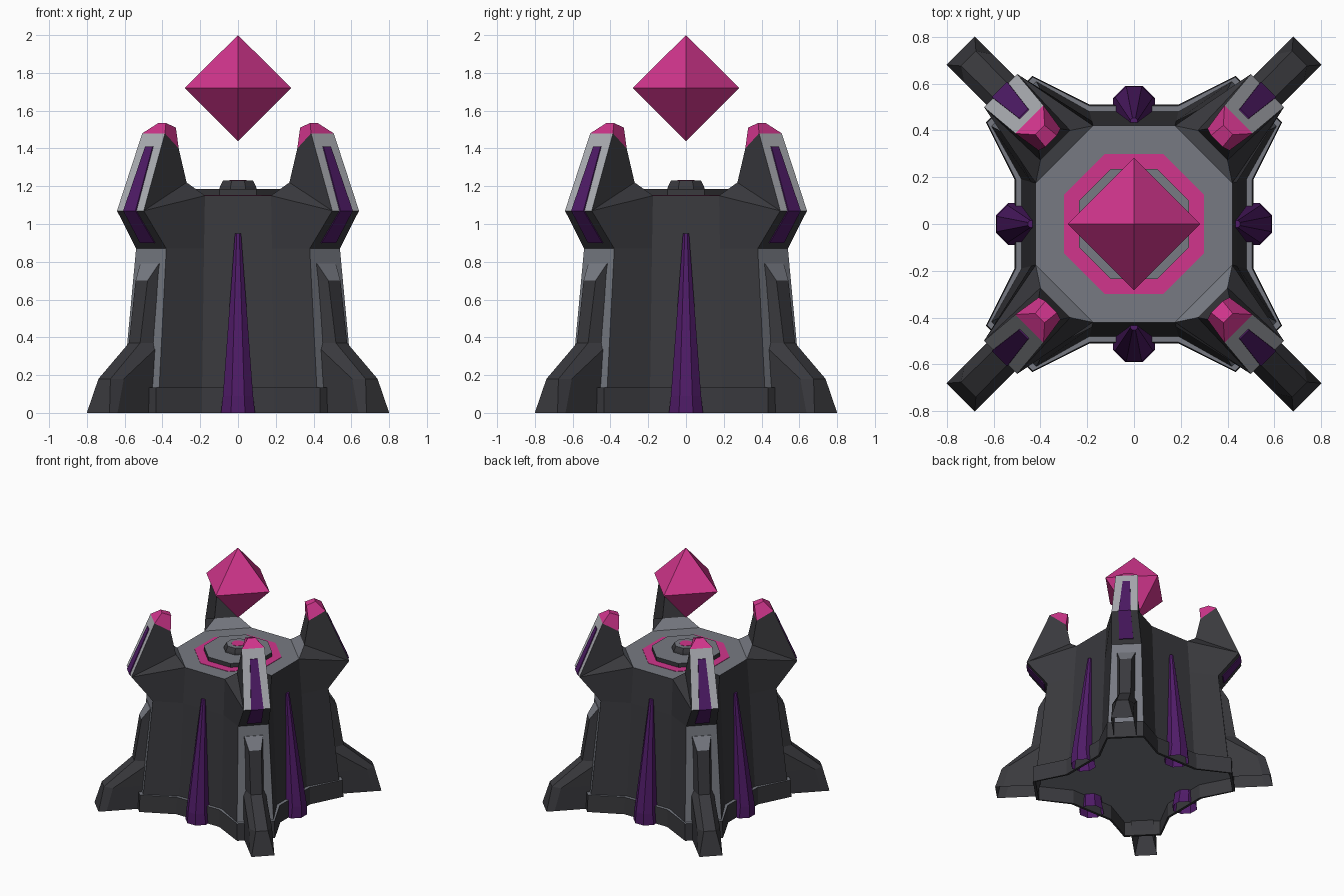
import bpy, bmesh, math
from mathutils import Vector, Matrix

if "Cube" in bpy.data.objects:
    bpy.data.objects.remove(bpy.data.objects["Cube"])

COLORS = {
    "charcoal": (0.041, 0.041, 0.047), "slate_grey": (0.185, 0.195, 0.225),
    "light_grey": (0.42, 0.43, 0.46), "deep_purple": (0.078, 0.011, 0.135),
    "magenta": (0.64, 0.036, 0.265)}
NAMES = list(COLORS)
DARK, GREY, LIGHT, PURPLE, PINK = range(5)
MATS = []
for n, c in COLORS.items():
    m = bpy.data.materials.new(n)
    m.diffuse_color = (*c, 1)
    m.use_nodes = True
    m.node_tree.nodes["Principled BSDF"].inputs["Base Color"].default_value = m.diffuse_color
    MATS.append(m)


def finish(name, bm):
    bmesh.ops.remove_doubles(bm, verts=bm.verts, dist=0.0005)
    bmesh.ops.recalc_face_normals(bm, faces=bm.faces)
    me = bpy.data.meshes.new(name)
    bm.to_mesh(me)
    bm.free()
    for m in MATS:
        me.materials.append(m)
    ob = bpy.data.objects.new(name, me)
    bpy.context.collection.objects.link(ob)
    return ob


def face(bm, pts, mat):
    f = bm.faces.new([bm.verts.new(p) for p in pts])
    f.material_index = mat


def loft(bm, rings, mat, start=None, end=None):
    """Skin closed rings; mat is an index or a rule (level, segment) -> index."""
    for lv, (a, b) in enumerate(zip(rings, rings[1:])):
        for i in range(len(a)):
            j = (i + 1) % len(a)
            face(bm, [a[i], a[j], b[j], b[i]], mat(lv, i) if callable(mat) else mat)
    if start is not None:
        face(bm, rings[0], start)
    if end is not None:
        face(bm, rings[-1], end)


def diag(d, w, z):
    """Point on the x=y diagonal: distance d out, w sideways."""
    s = math.sqrt(0.5)
    return Vector(((d + w) * s, (d - w) * s, z))


def turned(p, k):
    return Matrix.Rotation(k * math.pi / 2, 3, 'Z') @ Vector(p)


def four(name, bm):
    """Repeat a part around the tower."""
    src = finish(name, bm)
    for k in range(1, 4):
        ob = bpy.data.objects.new(f"{name}_{k + 1}", src.data)
        bpy.context.collection.objects.link(ob)
        ob.rotation_euler.z = k * math.pi / 2


def octagon(apothem, z, cy=0.0):
    r = apothem / math.cos(math.pi / 8)
    return [Vector((r * math.cos((i + .5) * math.pi / 4),
                    cy + r * math.sin((i + .5) * math.pi / 4), z)) for i in range(8)]


def body_ring(a, y, z, d, w, zd=None):
    """16-point star outline: flat side panels and chamfered corners."""
    zd = z if zd is None else zd
    quarter = [(y, -a, z), (y, a, z), diag(d, w, zd), diag(d, -w, zd)]
    return [turned(p, k) for k in range(4) for p in quarter]


# Tower body: hollow base plinth with grey ledge, grey corner chamfers, flared head undersides
rings = [body_ring(.185, .49, .115, .735, .135), body_ring(.185, .49, 0, .735, .135),
         body_ring(.19, .51, 0, .755, .14), body_ring(.19, .505, .135, .75, .138),
         body_ring(.19, .48, .135, .725, .135), body_ring(.18, .44, .87, .65, .113),
         body_ring(.175, .42, 1.15, .806, .10, 1.07)]
bm = bmesh.new()
loft(bm, rings, lambda lv, i: GREY if lv == 3 or (lv == 4 and i % 4 == 2) else DARK, start=GREY)
finish("tower_body", bm)

# Roof deck with pink inlay, raised disc and pedestal
bm = bmesh.new()
deck = [turned(p, k) for k in range(4) for p in ((.42, -.175, 1.15), (.42, .175, 1.15))]
face(bm, deck, GREY)
finish("roof_deck", bm)
for name, parts, side, top in (
        ("pink_inlay", [(.30, 1.15), (.30, 1.153)], PINK, PINK),
        ("raised_disc", [(.236, 1.15), (.236, 1.185)], DARK, GREY),
        ("pedestal", [(.10, 1.18), (.095, 1.2), (.08, 1.23)], DARK, GREY),
        ("pedestal_light", [(.045, 1.229), (.045, 1.232)], PINK, PINK)):
    bm = bmesh.new()
    loft(bm, [octagon(r, z) for r, z in parts], side, start=side, end=top)
    finish(name, bm)

# Corner horns: light outer face, dark flanks, grey ramp to the roof
S = [Vector((.42, .175, 1.15)), Vector((.175, .42, 1.15))]
O, I, IT, OT = [[diag(d, w, z), diag(d, -w, z)] for d, w, z in
                ((.806, .10, 1.07), (.475, .09, 1.22), (.51, .066, 1.40), (.632, .085, 1.48))]
bm = bmesh.new()
face(bm, [O[0], O[1], OT[1], OT[0]], LIGHT)
face(bm, [S[0], S[1], I[1], I[0]], GREY)
face(bm, [I[0], I[1], IT[1], IT[0]], DARK)
for k in (0, 1):
    face(bm, [S[k], O[k], I[k]], DARK)
    face(bm, [O[k], OT[k], IT[k], I[k]], DARK)
four("corner_horn", bm)

# Pink crystal tips on the horns
bm = bmesh.new()
loft(bm, [[OT[0], OT[1], IT[1], IT[0]],
          [diag(d, w, z) for d, w, z in
           ((.568, .028, 1.535), (.568, -.028, 1.535), (.50, -.035, 1.51), (.50, .035, 1.51))]],
     PINK, end=PINK)
four("horn_tip", bm)

# Purple strips wrapping over the horn faces
bm = bmesh.new()
strip = [(.662, .028, 1.41), (.808, .046, 1.07), (.675, .054, .90)]
loft(bm, [[diag(d - .02, w, z), diag(d + .006, w, z), diag(d + .006, -w, z), diag(d - .02, -w, z)]
          for d, w, z in strip], PURPLE, start=PURPLE, end=PURPLE)
four("horn_strip", bm)

# Buttress legs: narrow ridge outside, wider root, grey sloped cap, open foot
bm = bmesh.new()
leg = [(1.047, .085, .085, 0), (1.0, .045, .085, .18), (.775, .042, .082, .37),
       (.722, .045, .078, .70), (.662, .07, .078, .79)]
sections = []
for d, wo, wi, z in leg:
    root = .745 if z < .1 else .70 if z < .3 else .63
    mid = d - .06 if z < .3 else .60 + (d - .60) * .3
    half = [diag(root, wi, z), diag(max(mid, root), wi, z), diag(d, wo, z)]
    sections.append(half + [Vector((p.y, p.x, p.z)) for p in reversed(half)])
loft(bm, sections, lambda lv, i: GREY if lv == 3 and i == 2 else DARK, end=GREY)
four("buttress_leg", bm)

# Purple spikes up each side panel
bm = bmesh.new()
loft(bm, [octagon(r, z, -y) for r, z, y in ((.09, 0, .50), (.08, .09, .507), (.016, .95, .437))],
     PURPLE, end=PURPLE)
four("side_spike", bm)

# Floating crystal
bm = bmesh.new()
eq = [turned((.282, 0, 1.72), k) for k in range(4)]
for k in range(4):
    for z in (2.0, 1.438):
        face(bm, [eq[k], eq[(k + 1) % 4], Vector((0, 0, z))], PINK)
finish("floating_crystal", bm)
